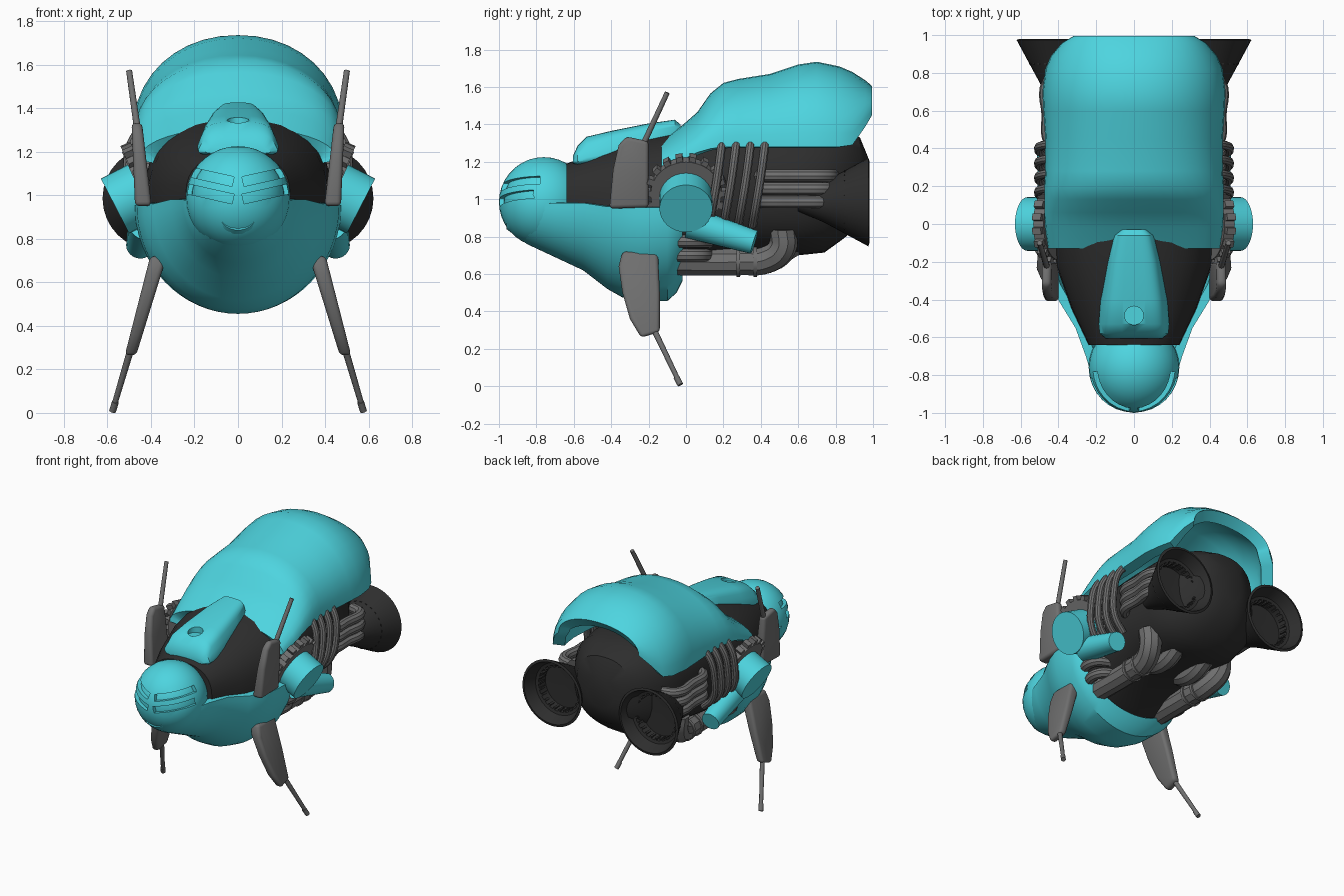
import bpy, bmesh
from math import sin, cos, pi, radians
from mathutils import Vector, Matrix

old = bpy.data.objects.get("Cube")
if old:
    bpy.data.objects.remove(old)


def material(name, rgb):
    m = bpy.data.materials.new(name)
    m.use_nodes = True
    m.diffuse_color = (*rgb, 1)
    m.node_tree.nodes["Principled BSDF"].inputs["Base Color"].default_value = (*rgb, 1)
    return m


TEAL = material("teal paint", (0.075, 0.66, 0.74))
GREY = material("grey metal", (0.16, 0.16, 0.16))
DARK = material("dark metal", (0.027, 0.027, 0.027))


def finish(name, bm, mat, mirror=False, thick=0, bevel=0, cutter=None, angle=35):
    """Turn a bmesh into an object, bake its modifiers and shade it."""
    me = bpy.data.meshes.new(name)
    bm.to_mesh(me)
    bm.free()
    ob = bpy.data.objects.new(name, me)
    bpy.context.collection.objects.link(ob)
    me.materials.append(mat)
    if thick:
        s = ob.modifiers.new("shell", "SOLIDIFY")
        s.thickness, s.offset = thick, -1
    if bevel:
        b = ob.modifiers.new("bevel", "BEVEL")
        b.width, b.segments = bevel, 3
    if cutter:
        ob.modifiers.new("cut", "BOOLEAN").object = cutter
    if mirror:
        ob.modifiers.new("mirror", "MIRROR").use_mirror_merge = False
    deps = bpy.context.evaluated_depsgraph_get()
    baked = bpy.data.meshes.new_from_object(ob.evaluated_get(deps))
    ob.modifiers.clear()
    ob.data = baked
    if cutter:
        bpy.data.objects.remove(cutter)
    bpy.ops.object.select_all(action="DESELECT")
    ob.select_set(True)
    bpy.context.view_layer.objects.active = ob
    bpy.ops.object.shade_smooth_by_angle(angle=radians(angle))
    return ob


def loft(name, mat, sections, kind="full", n=32, cx=0, power=1, taper=0, **kw):
    """Skin elliptical sections (y, half width, bottom, top) along y."""
    bm = bmesh.new()
    start, sweep = {"full": (0, 2 * pi), "arch": (0, pi), "tub": (pi, pi)}[kind]
    full = kind == "full"
    rings = []
    for y, w, zb, zt in sections:
        zc = {"full": (zb + zt) / 2, "arch": zb, "tub": zt}[kind]
        h = (zt - zb) / (2 if full else 1)
        ring = []
        for j in range(n if full else n + 1):
            a = start + sweep * j / n
            c, s = [abs(v) ** power * (1 if v > 0 else -1) for v in (cos(a), sin(a))]
            ring.append(bm.verts.new((cx + w * c * (1 - taper * s), y, zc + h * s)))
        rings.append(ring)
    for p, q in zip(rings, rings[1:]):
        for j in range(n):
            k = (j + 1) % len(p)
            bm.faces.new((p[j], q[j], q[k], p[k]))
    if full:
        bm.faces.new(rings[0])
        bm.faces.new(rings[-1][::-1])
    return finish(name, bm, mat, **kw)


def aim(a, b):
    a, b = Vector(a), Vector(b)
    return Matrix.Translation((a + b) / 2) @ (b - a).to_track_quat("Z", "Y").to_matrix().to_4x4()


def rod(name, mat, a, b, r1, r2, n=24):
    bm = bmesh.new()
    bmesh.ops.create_cone(bm, cap_ends=True, segments=n, radius1=r1, radius2=r2,
                          depth=(Vector(b) - Vector(a)).length, matrix=aim(a, b))
    return finish(name, bm, mat, mirror=True)


def tube(name, mat, points, r):
    """Smooth round pipe through the points, mirrored to both sides."""
    cu = bpy.data.curves.new(name, "CURVE")
    cu.dimensions, cu.bevel_depth, cu.bevel_resolution = "3D", r, 3
    cu.use_fill_caps, cu.resolution_u = True, 5
    sp = cu.splines.new("BEZIER")
    sp.bezier_points.add(len(points) - 1)
    for bp, p in zip(sp.bezier_points, points):
        bp.co, bp.handle_left_type, bp.handle_right_type = p, "AUTO", "AUTO"
    tmp = bpy.data.objects.new(name, cu)
    bpy.context.collection.objects.link(tmp)
    me = bpy.data.meshes.new_from_object(tmp.evaluated_get(bpy.context.evaluated_depsgraph_get()))
    bpy.data.objects.remove(tmp)
    bm = bmesh.new()
    bm.from_mesh(me)
    return finish(name, bm, mat, mirror=True)


def blade(name, outline, x0, x1, t0, t1):
    """Flat fin from a (y, z) outline, leaning from x0 to x1 and thinning t0 to t1."""
    bm = bmesh.new()
    z0, z1 = outline[0][1], outline[len(outline) // 2][1]
    sides = []
    for s in (-1, 1):
        side = []
        for y, z in outline:
            f = (z - z0) / (z1 - z0)
            side.append(bm.verts.new((x0 + (x1 - x0) * f + s * (t0 + (t1 - t0) * f), y, z)))
        sides.append(side)
    p, q = sides
    bm.faces.new(p)
    bm.faces.new(q[::-1])
    for j in range(len(p)):
        k = (j + 1) % len(p)
        bm.faces.new((p[k], p[j], q[j], q[k]))
    bmesh.ops.recalc_face_normals(bm, faces=bm.faces)
    return finish(name, bm, GREY, mirror=True, bevel=0.02)


# Dark inner body
loft("body", DARK, [(-.64, .24, .8, 1.19), (-.45, .33, .68, 1.26), (-.2, .42, .53, 1.33),
                    (0, .43, .6, 1.36), (.15, .42, .67, 1.38), (.4, .41, .7, 1.4),
                    (.6, .4, .7, 1.41), (.74, .37, .715, 1.4), (.83, .31, .78, 1.38),
                    (.93, .22, .86, 1.33), (.975, .1, .98, 1.22)], power=.8)

# Lower front hull, closing in at its rear lip, and the arched rear canopy
loft("lower_hull", TEAL, [(-.96, .08, .84, .9), (-.85, .21, .76, .97), (-.7, .255, .69, .98),
                          (-.55, .31, .62, .98), (-.42, .39, .52, .96), (-.34, .435, .475, .965),
                          (-.25, .465, .455, .955), (-.1, .475, .455, .955), (-.05, .465, .5, .95),
                          (-.02, .45, .56, .95)], "tub", thick=.05)
loft("canopy", TEAL, [(-.13, .455, 1.16, 1.31), (-.02, .47, 1.21, 1.395), (.06, .475, 1.25, 1.465),
                      (.13, .475, 1.27, 1.565), (.2, .475, 1.28, 1.622), (.28, .47, 1.28, 1.643),
                      (.45, .47, 1.28, 1.67), (.6, .48, 1.28, 1.72), (.7, .485, 1.28, 1.735),
                      (.82, .47, 1.28, 1.71), (.89, .44, 1.29, 1.68), (.96, .38, 1.39, 1.635),
                      (.995, .32, 1.45, 1.605)],
     "arch", n=20, power=.95, thick=.08)

# Round head with two slanted slits on each side
bm = bmesh.new()
for s in (-1, 1):
    for z in (1.005, 1.085):
        bmesh.ops.create_cube(bm, size=1, matrix=Matrix.Translation((s * .125, -.95, z))
                              @ Matrix.Rotation(-.22 * s, 4, "Y") @ Matrix.Diagonal((.21, .34, .045, 1)))
slits = finish("slit_cutter", bm, TEAL)
slits.hide_render = True
centre = Matrix.Translation((0, -.76, .985))
for name, r, cut in (("head", .24, slits), ("head_core", .215, None)):
    bm = bmesh.new()
    bmesh.ops.create_uvsphere(bm, u_segments=32, v_segments=18, radius=r, matrix=centre)
    finish(name, bm, TEAL, cutter=cut)

# Brow plate with a small round recess
bm = bmesh.new()
bmesh.ops.create_cone(bm, cap_ends=True, segments=20, radius1=.05, radius2=.05, depth=.2,
                      matrix=Matrix.Translation((0, -.485, 1.415)))
hole = finish("recess_cutter", bm, TEAL)
hole.hide_render = True
loft("brow_plate", TEAL, [(-.605, .14, 1.19, 1.23), (-.58, .17, 1.18, 1.285), (-.53, .175, 1.18, 1.335),
                          (-.4, .165, 1.2, 1.365), (-.2, .135, 1.25, 1.405), (-.06, .1, 1.3, 1.425),
                          (-.03, .07, 1.33, 1.4)], power=.5, taper=.18, cutter=hole)

# Rear thrusters: straight flared bells with a recessed floor and small inner ribs
bell = [(.6, .05), (.74, .11), (.86, .175), (.975, .237), (.98, .22),
        (.9, .185), (.895, .165), (.83, .155), (.825, .01)]
loft("thruster", DARK, [(y, r, .985 - r, .985 + r) for y, r in bell], cx=.385, mirror=True)
bm = bmesh.new()
for i in range(24):
    bmesh.ops.create_cube(bm, size=1, matrix=Matrix.Translation((.385, .87, .985))
                          @ Matrix.Rotation(i * pi / 12, 4, "Y") @ Matrix.Translation((.16, 0, 0))
                          @ Matrix.Diagonal((.02, .05, .015, 1)))
finish("thruster_ribs", bm, DARK, mirror=True)

# Side drums on toothed gears, tilted outward and down
rod("side_drum", TEAL, (.40, 0, 1.035), (.565, 0, .95), .142, .142, 32)
hub = aim((.4, 0, 1.05), (.455, 0, 1.025))
bm = bmesh.new()
bmesh.ops.create_cone(bm, cap_ends=True, segments=36, radius1=.19, radius2=.19, depth=.06, matrix=hub)
for i in range(18):
    bmesh.ops.create_cube(bm, size=1, matrix=hub @ Matrix.Rotation(i * pi / 9, 4, "Z")
                          @ Matrix.Translation((.193, 0, 0)) @ Matrix.Diagonal((.05, .035, .05, 1)))
finish("gear", bm, GREY, mirror=True)

# Side nozzles below the drums
rod("side_nozzle", TEAL, (.42, .02, .875), (.45, .365, .77), .085, .064)

# Slanted ribs wrapping the flanks
for i in range(4):
    y = .195 + i * .077
    tube("flank_rib", GREY, [(.39, y, 1.33), (.47, y - .007, 1.27), (.505, y - .03, 1.1),
                             (.475, y - .055, .95), (.39, y - .07, .86)], .024)

# Flank exhaust tubes and short hoses behind the hull
for z in (1.125, 1.055, .985):
    tube("flank_tube", GREY, [(.36, .38, z), (.44, .43, z), (.455, .58, z), (.45, .75, z), (.36, .79, z)], .035)
for x, z in ((.385, .775), (.345, .7)):
    tube("short_hose", GREY, [(x - .1, -.09, z), (x - .01, -.05, z), (x, .07, z), (x - .08, .12, z)], .036)

# Belly pipes with collars, and stubby inner pipes
tube("belly_pipe", GREY, [(.25, -.06, .665), (.25, .3, .665), (.26, .43, .675), (.29, .515, .74), (.3, .515, .84)], .075)
for y in (.27, .36):
    rod("pipe_collar", GREY, (.25, y, .665), (.25, y + .02, .665), .081, .081)
tube("inner_pipe", GREY, [(.12, .28, .77), (.12, .36, .72), (.12, .48, .71), (.12, .58, .76)], .066)

# Upper and lower fins with antenna rods
blade("upper_fin", [(-.41, .95), (-.39, 1.16), (-.36, 1.29), (-.32, 1.335), (-.2, 1.31),
                    (-.2, 1.15), (-.2, .955)], .435, .465, .038, .024)
rod("upper_antenna", GREY, (.46, -.23, 1.29), (.5, -.1, 1.57), .016, .014, 12)
blade("lower_fin", [(-.34, .72), (-.36, .64), (-.34, .5), (-.3, .36), (-.24, .26), (-.14, .29),
                    (-.14, .5), (-.15, .72)], .365, .495, .038, .026)
rod("lower_antenna", GREY, (.49, -.17, .3), (.57, -.04, .03), .016, .013, 12)
rod("antenna_tip", GREY, (.563, -.052, .05), (.576, -.03, .008), .016, .016, 12)
